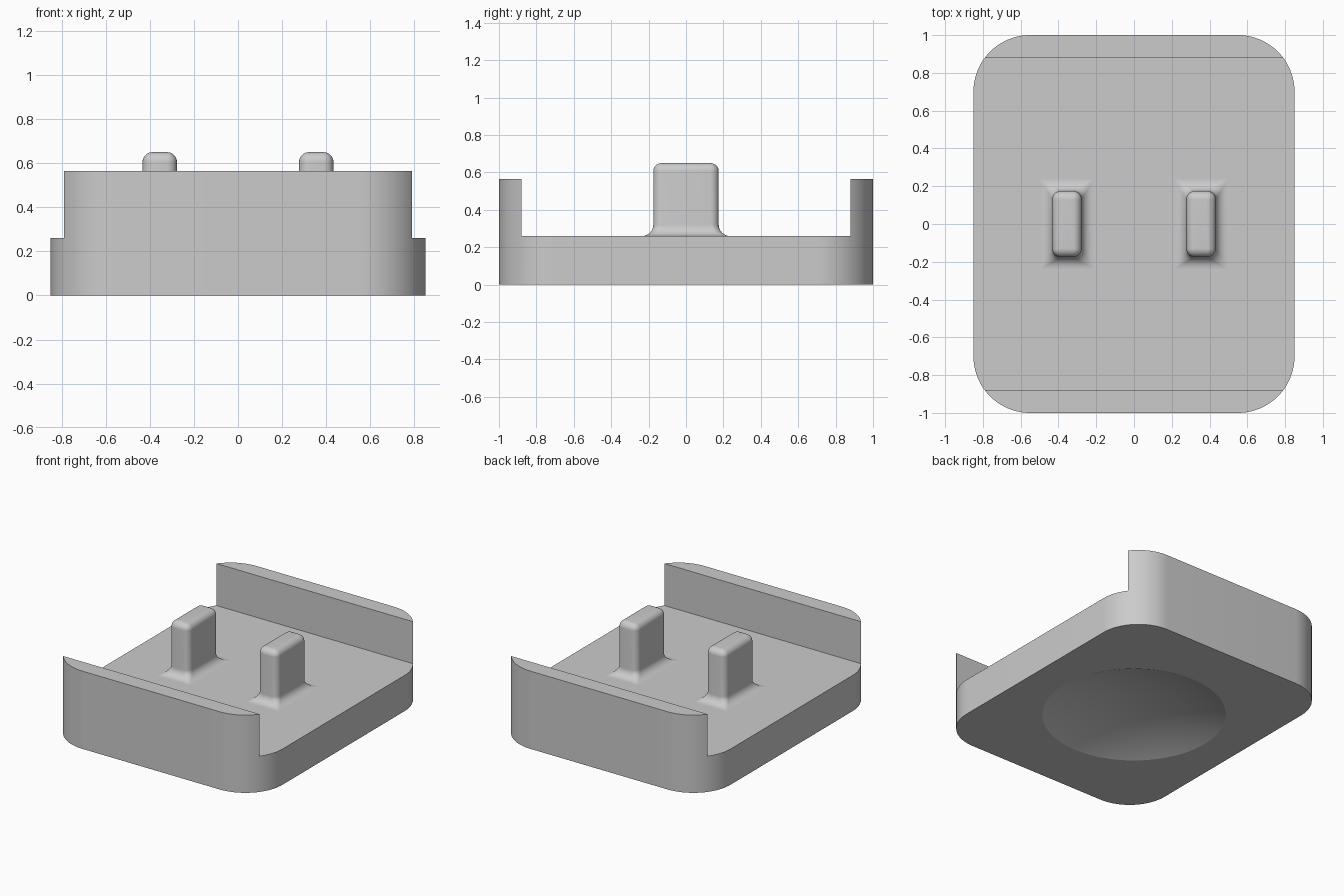
import bpy, bmesh
from math import sin, cos, pi, radians

if "Cube" in bpy.data.objects:
    bpy.data.objects.remove(bpy.data.objects["Cube"], do_unlink=True)

GREY = (0.6, 0.6, 0.6, 1.0)
grey = bpy.data.materials.new("plain_grey")
grey.use_nodes = True
grey.diffuse_color = GREY
grey.node_tree.nodes["Principled BSDF"].inputs["Base Color"].default_value = GREY

FLOOR, WALL_TOP = 0.26, 0.565


def rounded_rect(hx, hy, r, z, steps):
    """Corner-rounded outline, counter-clockwise."""
    pts = []
    for k, (sx, sy) in enumerate([(1, 1), (-1, 1), (-1, -1), (1, -1)]):
        for i in range(steps + 1):
            a = (k + i / steps) * pi / 2
            pts.append((sx * (hx - r) + r * cos(a), sy * (hy - r) + r * sin(a), z))
    return pts


def loft(name, rings):
    """Skin a stack of matching outlines and cap both ends."""
    bm = bmesh.new()
    loops = [[bm.verts.new(p) for p in ring] for ring in rings]
    n = len(loops[0])
    for lo, hi in zip(loops, loops[1:]):
        for i in range(n):
            j = (i + 1) % n
            bm.faces.new((lo[i], lo[j], hi[j], hi[i]))
    bm.faces.new(loops[0][::-1])
    bm.faces.new(loops[-1])
    mesh = bpy.data.meshes.new(name)
    bm.to_mesh(mesh)
    bm.free()
    mesh.materials.append(grey)
    obj = bpy.data.objects.new(name, mesh)
    bpy.context.collection.objects.link(obj)
    return obj


def smooth(obj, angle):
    bpy.ops.object.select_all(action='DESELECT')
    obj.select_set(True)
    bpy.context.view_layer.objects.active = obj
    bpy.ops.object.shade_smooth_by_angle(angle=radians(angle))


def carve(obj, cutter):
    cutter.hide_render = True
    cutter.data.materials.clear()
    cutter.data.materials.append(grey)
    mod = obj.modifiers.new("carve", 'BOOLEAN')
    mod.operation = 'DIFFERENCE'
    mod.solver = 'EXACT'
    mod.object = cutter
    bpy.context.view_layer.objects.active = obj
    bpy.ops.object.modifier_apply(modifier=mod.name)
    bpy.data.objects.remove(cutter, do_unlink=True)


# Tray body: rounded block
body = loft("tray_body", [rounded_rect(0.85, 1.0, 0.3, z, 20) for z in (0, WALL_TOP)])

# Channel between the two end walls
bpy.ops.mesh.primitive_cube_add(size=1, location=(0, 0, FLOOR + 0.5))
channel = bpy.context.object
channel.name = "channel_cutter"
channel.scale = (3, 1.76, 1)
carve(body, channel)

# Shallow round dish under the base
dish_r, dish_depth = 0.605, 0.11
ball_r = (dish_r ** 2 + dish_depth ** 2) / (2 * dish_depth)
bpy.ops.mesh.primitive_uv_sphere_add(segments=96, ring_count=90, radius=ball_r,
                                     location=(0, 0, dish_depth - ball_r))
bpy.context.object.name = "dish_cutter"
carve(body, bpy.context.object)
smooth(body, 15)

# Pegs: flared foot, straight shaft, rounded top
HX, HY, TOP = 0.078, 0.175, 0.65
FLARE, ROUND, STEPS = 0.06, 0.045, 8


def peg_rings():
    rings = [rounded_rect(HX + FLARE, HY + FLARE, 0.002, FLOOR - 0.02, 6)]
    for i in range(STEPS + 1):
        a = i / STEPS * pi / 2
        out = FLARE * (1 - sin(a))
        radius = 0.002 + (ROUND - 0.002) * (1 - out / FLARE)
        rings.append(rounded_rect(HX + out, HY + out, radius,
                                  FLOOR + FLARE * (1 - cos(a)), 6))
    for i in range(STEPS + 1):
        a = i / STEPS * pi / 2
        inset = ROUND * (1 - cos(a))
        rings.append(rounded_rect(HX - inset, HY - inset, max(ROUND - inset, 0.002),
                                  TOP - ROUND * (1 - sin(a)), 6))
    return rings


for side, x in (("left", 0.355), ("right", -0.355)):
    peg = loft(side + "_peg", peg_rings())
    peg.location.x = x
    smooth(peg, 35)
